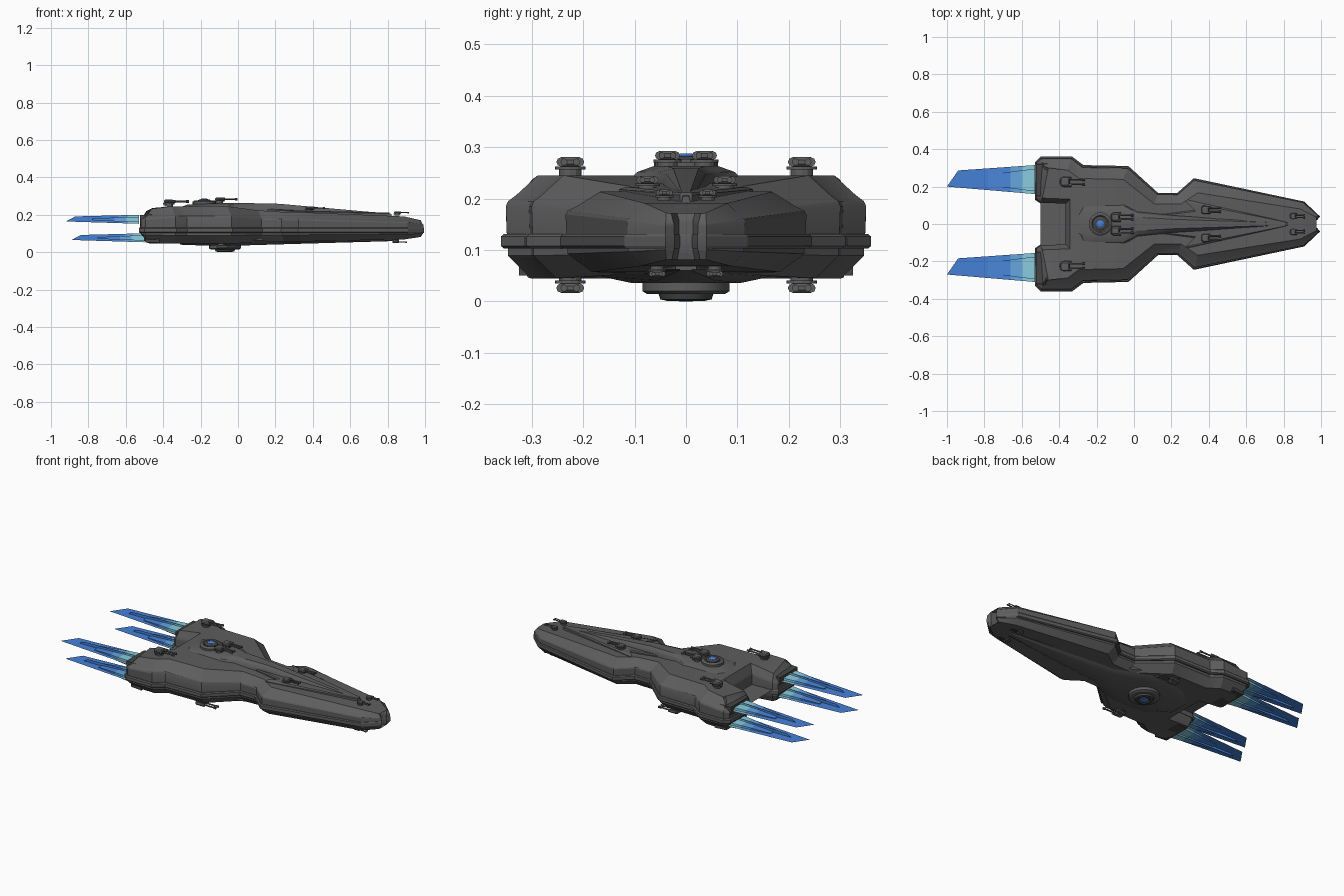
import bpy, bmesh, math
from mathutils import Vector, Matrix

cube = bpy.data.objects.get("Cube")
if cube:
    bpy.data.objects.remove(cube, do_unlink=True)


def material(name, colour):
    mat = bpy.data.materials.new(name)
    mat.use_nodes = True
    mat.diffuse_color = (*colour, 1)
    mat.node_tree.nodes["Principled BSDF"].inputs["Base Color"].default_value = (*colour, 1)
    return mat


hull_grey = material("hull grey", (0.11, 0.11, 0.113))
dark_grey = material("dark grey", (0.06, 0.06, 0.064))
glow_cyan = material("glow cyan", (0.25, 0.6, 0.74))
glow_sky = material("glow sky blue", (0.13, 0.38, 0.74))
glow_mid = material("glow mid blue", (0.07, 0.24, 0.7))
glow_blue = material("glow deep blue", (0.06, 0.22, 0.68))
GLOW = [glow_cyan, glow_sky, glow_mid, glow_blue]


def finish(name, bm, mats, smooth=True):
    mesh = bpy.data.meshes.new(name)
    bm.to_mesh(mesh)
    bm.free()
    obj = bpy.data.objects.new(name, mesh)
    bpy.context.collection.objects.link(obj)
    for mat in mats:
        mesh.materials.append(mat)
    if smooth:
        bpy.ops.object.select_all(action='DESELECT')
        obj.select_set(True)
        bpy.context.view_layer.objects.active = obj
        bpy.ops.object.shade_smooth_by_angle(angle=math.radians(25))
    return obj


def loft(name, rings, mat):
    """Join closed rings of equal length and cap both ends."""
    bm = bmesh.new()
    loops = [[bm.verts.new(p) for p in ring] for ring in rings]
    for a, b in zip(loops, loops[1:]):
        for i in range(len(a)):
            j = (i + 1) % len(a)
            bm.faces.new((a[i], a[j], b[j], b[i]))
    caps = [bm.faces.new(loops[0][::-1]), bm.faces.new(loops[-1])]
    bmesh.ops.triangulate(bm, faces=caps)
    bmesh.ops.recalc_face_normals(bm, faces=bm.faces)
    return finish(name, bm, [mat])


def interp(table, x):
    for (xa, za), (xb, zb) in zip(table, table[1:]):
        if x <= xb:
            t = max(0, (x - xa) / (xb - xa))
            return za + (zb - za) * t
    return table[-1][1]


def mirrored(half):
    return half + [(p[0], -p[1], *p[2:]) for p in reversed(half)]


def inset(outline, d):
    """Move each outline point inward by d times its own weight."""
    result = []
    for i, (x, y, w) in enumerate(outline):
        p = Vector((x, y))
        e = (p - Vector(outline[i - 1][:2])).normalized()
        f = (Vector(outline[(i + 1) % len(outline)][:2]) - p).normalized()
        n, m = Vector((-e.y, e.x)), Vector((-f.y, f.x))
        result.append(p + (n + m) / max(0.5, 1 + n.dot(m)) * d * w)
    return result


# Hull outline: x, y, inset weight, from bow notch to stern
OUTLINE = mirrored([
    (.92, .012, .15), (.98, .022, .1), (.995, .04, .25), (.91, .12, .6),
    (.32, .245, 1), (.23, .165, .8), (.13, .165, .8), (-.03, .31, 1),
    (-.27, .315, 1), (-.33, .36, 1), (-.5, .36, 1), (-.53, .33, 1),
    (-.53, .13, .6), (-.5, .11, .4), (-.37, .105, .4)])
TOP = [(-.53, .2), (-.44, .245), (0, .245), (.15, .215), (.7, .21), (.85, .2), (1, .165)]
BOTTOM = [(-.53, .07), (-.47, .045), (0, .045), (.15, .055), (.85, .062), (1, .085)]
SPINE = [(-.31, .235), (-.25, .265), (.14, .262), (.7, .238), (.82, .205)]
BELLY = [(-.31, .04), (-.1, .032), (.1, .038), (.85, .06)]


def hull_ring(d, table, base, f):
    return [(p.x, p.y, base + (interp(table, p.x) - base) * f) for p in inset(OUTLINE, d)]


# Main hull: belt, upper shell, lower shell
loft("hull_belt", [hull_ring(d, [(-1, z), (1, z)], z, 1)
                   for d, z in ((.006, .103), (0, .108), (0, .126), (.006, .131))], hull_grey)
loft("upper_hull", [hull_ring(d, TOP, .125, f)
                    for d, f in ((.012, 0), (.01, .5), (.014, .58), (.03, .68), (.072, 1))], hull_grey)
loft("lower_hull", [hull_ring(d, BOTTOM, .108, f)
                    for d, f in ((.014, 0), (.014, .3), (.02, .4), (.058, 1))], hull_grey)


def deck(name, half, layers):
    """Raised plate; each layer is a width factor and a height rule."""
    pts = mirrored(half)
    loft(name, [[(x, y * s, rule(x)) for x, y in pts] for s, rule in layers], hull_grey)


def top_at(offset):
    return lambda x: interp(TOP, x) + offset


# Arrow-shaped foredeck, central spine with command deck, and belly
deck("arrow_deck", [(.81, .012), (.28, .13), (.33, .075), (.1, .045)],
     [(1, top_at(-.02)), (1, top_at(.004)), (.9, top_at(.009))])
deck("command_spine", [(.82, .01), (.22, .045), (.02, .065), (-.05, .112), (-.27, .112), (-.32, .06)],
     [(1, lambda x: .18), (1, lambda x: interp(SPINE, x) - .03),
      (.85, lambda x: interp(SPINE, x) - .012), (.55, lambda x: interp(SPINE, x))])
deck("belly_keel", [(.86, .02), (.2, .1), (.02, .19), (-.2, .19), (-.31, .1)],
     [(1, lambda x: .09), (1, lambda x: .062), (.85, lambda x: interp(BELLY, x) + .012),
      (.55, lambda x: interp(BELLY, x))])


def disc(name, x, profile, mat, sides=24):
    """Turned part on the centre line from radius and height pairs."""
    loft(name, [[(x + r * math.cos(a), r * math.sin(a), z)
                 for a in (math.tau * i / sides for i in range(sides))] for r, z in profile], mat)


# Round sensor housings with glowing lenses above and below
disc("top_housing", -.18, [(.062, .255), (.062, .27), (.052, .277), (.046, .277), (.04, .27)], hull_grey)
disc("top_ring", -.18, [(.037, .26), (.037, .276), (.026, .282)], dark_grey)
disc("top_lens", -.18, [(.02, .27), (.02, .283), (.011, .288)], glow_blue)
disc("belly_housing", -.07, [(.085, .045), (.085, .02), (.075, .014), (.06, .014)], hull_grey)
disc("belly_ring", -.07, [(.055, .02), (.05, .004), (.036, .001), (.03, .006)], dark_grey)
disc("belly_lens", -.07, [(.026, .01), (.024, .003), (.012, .0)], glow_blue)


def turret(name, x, y, z, s, up):
    """Twin-barrel turret facing the bow; up is 1 or -1."""
    bm = bmesh.new()

    def cylinder(r, depth, at, turn=Matrix(), sides=12):
        bmesh.ops.create_cone(bm, cap_ends=True, segments=sides, radius1=r, radius2=r,
                              depth=depth, matrix=Matrix.Translation(at) @ turn)

    along = Matrix.Rotation(math.pi / 2, 4, 'Y')
    cylinder(.022, .012, (0, 0, .004))
    cylinder(.03, .006, (0, 0, .012))
    body = bmesh.ops.create_cube(bm, size=1, matrix=Matrix.Translation((.0, 0, .024))
                                 @ Matrix.Diagonal((.05, .046, .02, 1)))
    edges = {e for v in body["verts"] for e in v.link_edges}
    bmesh.ops.bevel(bm, geom=list(edges), offset=.006, segments=1, affect='EDGES')
    for side in (-1, 1):
        cylinder(.009, .05, (.01, side * .018, .024), along, 8)
        cylinder(.0045, .08, (.065, side * .012, .024), along, 8)
        cylinder(.007, .014, (.1, side * .012, .024), along, 8)
    bmesh.ops.transform(bm, verts=bm.verts, matrix=Matrix.Translation((x, y, z))
                        @ Matrix.Diagonal((s, s, s * up, 1)))
    bmesh.ops.recalc_face_normals(bm, faces=bm.faces)
    finish(name, bm, [hull_grey])


# Turret pairs: x, y, z, size, up
TURRETS = {
    "nacelle": (-.37, .225, .247, 1, 1), "command": (-.1, .036, .262, .9, 1),
    "foredeck": (.38, .075, .217, .8, 1), "bow": (.85, .042, .197, .6, 1),
    "lower_nacelle": (-.09, .225, .05, 1.0, -1), "lower_bow": (.84, .056, .068, .6, -1)}
for label, (x, y, z, s, up) in TURRETS.items():
    for side, sign in (("left", 1), ("right", -1)):
        turret(f"{label}_turret_{side}", x, y * sign, z, s, up)


# Flame sheets, banded from cyan at the nozzle to blue at the tip
BANDS = [0, .07, .13, .25, .41]


def flame_sheet(name, origin, stretch, axis, width):
    bm = bmesh.new()

    def vert(t, w):
        p = Vector(origin) - Vector((t * stretch, 0, 0))
        p[axis] += w * width
        return bm.verts.new(p)

    pairs = [(vert(t, .08 - .07 * t), vert(t, .085 * t - .075)) for t in BANDS]
    for i, (a, b) in enumerate(zip(pairs, pairs[1:])):
        bm.faces.new((a[0], a[1], b[1], b[0])).material_index = i
    tip = bm.faces.new((*pairs[-1], vert(.47, -.035)))
    tip.material_index = len(GLOW) - 1
    finish(name, bm, GLOW, smooth=False)


def block(name, sections, y, z, mat):
    """Tapered box along x from x, half width and half height."""
    loft(name, [[(x, y + a * w, z + b * h) for a, b in ((-1, -1), (1, -1), (1, 1), (-1, 1))]
                for x, w, h in sections], mat)


for side, y in (("left", .235), ("right", -.235)):
    for row, z, x in (("upper", .175, -.53), ("lower", .076, -.5)):
        label = f"{row}_{side}"
        block(f"{label}_nozzle", [(-.42, .09, .026), (x + .005, .085, .024)], y, z, dark_grey)
        flame_sheet(f"{label}_flame_flat", (x, y, z), 1, 1, 1)
        flame_sheet(f"{label}_flame_upright", (x, y, z), .83, 2, .31)
        block(f"{label}_core_near", [(x, .06, .014), (x - .07, .052, .012)], y, z, glow_cyan)
        block(f"{label}_core_middle", [(x - .07, .052, .012), (x - .13, .044, .01)], y, z, glow_sky)
        block(f"{label}_core_far", [(x - .13, .044, .01), (x - .25, .028, .004)], y, z, glow_mid)
